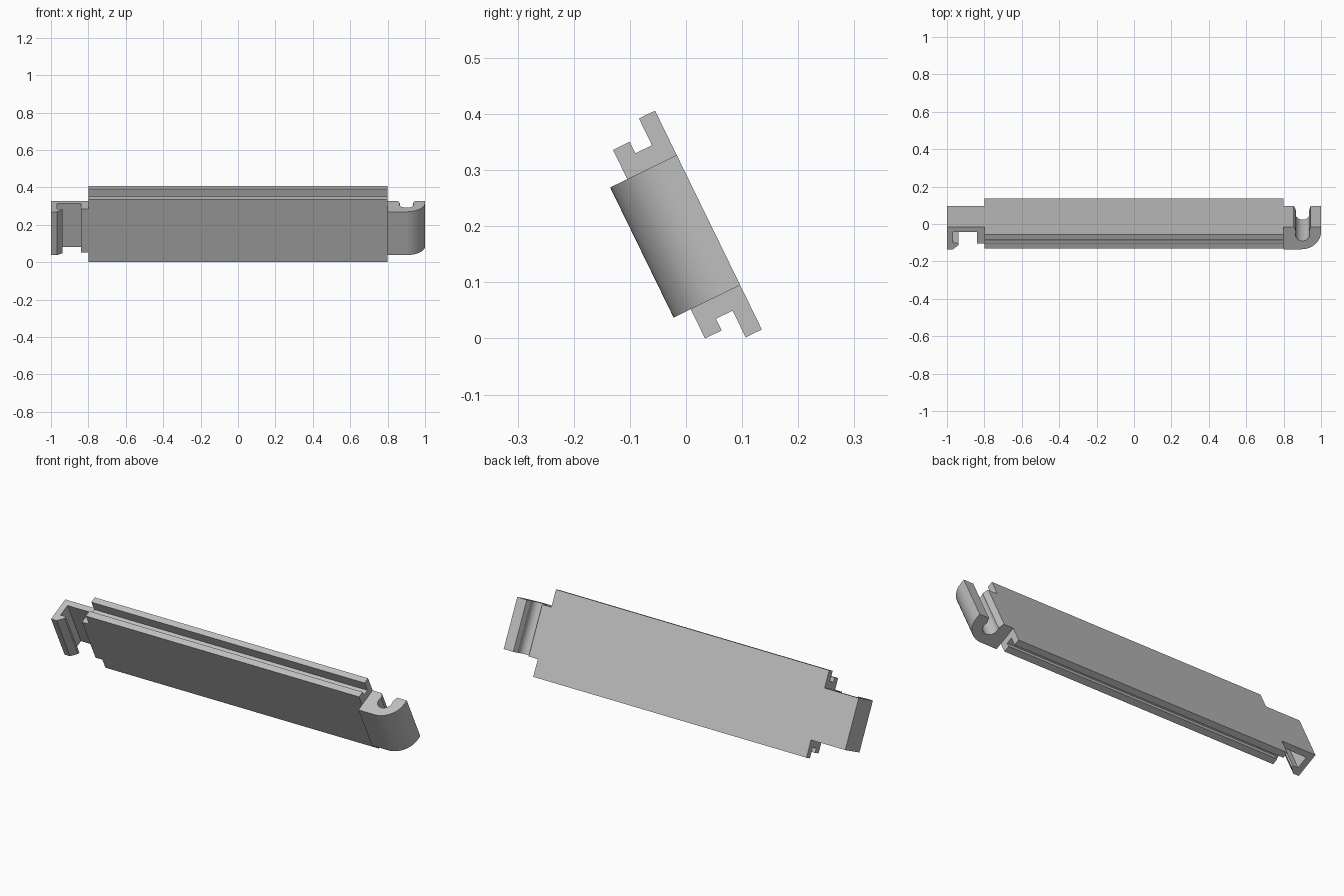
import bpy, bmesh
from math import sin, cos, radians

if "Cube" in bpy.data.objects:
    bpy.data.objects.remove(bpy.data.objects["Cube"])

GREY = (0.52, 0.52, 0.52, 1)
grey = bpy.data.materials.new("plain grey")
grey.use_nodes = True
grey.diffuse_color = GREY
grey.node_tree.nodes["Principled BSDF"].inputs["Base Color"].default_value = GREY

TILT = radians(26)
ORIGIN = (0, 0.04, 0.211)      # middle of the slat's flat back face
HALF_PLATE = 0.8
HALF_HOOK = 0.129


def extrude(name, start, offset):
    """Close a profile of 3D points and extrude it; the slat frame is tilted back."""
    bm = bmesh.new()
    face = bm.faces.new([bm.verts.new(p) for p in start])
    result = bmesh.ops.extrude_face_region(bm, geom=[face], use_keep_orig=True)
    moved = [g for g in result["geom"] if isinstance(g, bmesh.types.BMVert)]
    bmesh.ops.translate(bm, verts=moved, vec=offset)
    bmesh.ops.recalc_face_normals(bm, faces=bm.faces)
    mesh = bpy.data.meshes.new(name)
    bm.to_mesh(mesh)
    bm.free()
    mesh.materials.append(grey)
    obj = bpy.data.objects.new(name, mesh)
    obj.location = ORIGIN
    obj.rotation_euler.x = TILT
    bpy.context.collection.objects.link(obj)
    return obj


def hook(name, profile):
    """Profile of (x, depth) points extruded along the slat's height."""
    return extrude(name, [(x, -d, -HALF_HOOK) for x, d in profile], (0, 0, 2 * HALF_HOOK))


def arc(cx, cd, r, a0, a1, steps):
    angles = [radians(a0 + (a1 - a0) * i / steps) for i in range(steps + 1)]
    return [(cx + r * cos(a), cd + r * sin(a)) for a in angles]


# Slat with a groove along both long edges, (depth, height) mirrored
edge = [(0, 0.217), (0.032, 0.217), (0.032, 0.164), (0.065, 0.164), (0.065, 0.187), (0.098, 0.187)]
section = edge + [(d, -h) for d, h in reversed(edge)]
extrude("slat", [(-HALF_PLATE, -d, h) for d, h in section], (2 * HALF_PLATE, 0, 0))

# Square receiving channel with a bevelled lip
hook("channel_hook", [
    (-0.8, 0), (-1, 0), (-1, 0.132), (-0.968, 0.132), (-0.937, 0.106), (-0.937, 0.095),
    (-0.968, 0.095), (-0.968, 0.03), (-0.84, 0.03), (-0.84, 0.098), (-0.8, 0.098)])

# Rounded hook with a round-bottomed slot open to the back
outer = arc(0.895, 0.027, 0.105, 90, 0, 16)
slot = arc(0.901, 0.044, 0.038, -25, 205, 24)
rounded = hook("rounded_hook", [(0.8, 0), (0.8, 0.132)] + outer + [(1, 0), (0.944, 0)]
               + slot + [(0.861, 0.012), (0.858, 0.004), (0.853, 0)])

bpy.ops.object.select_all(action="DESELECT")
rounded.select_set(True)
bpy.context.view_layer.objects.active = rounded
bpy.ops.object.shade_smooth_by_angle(angle=radians(25))
